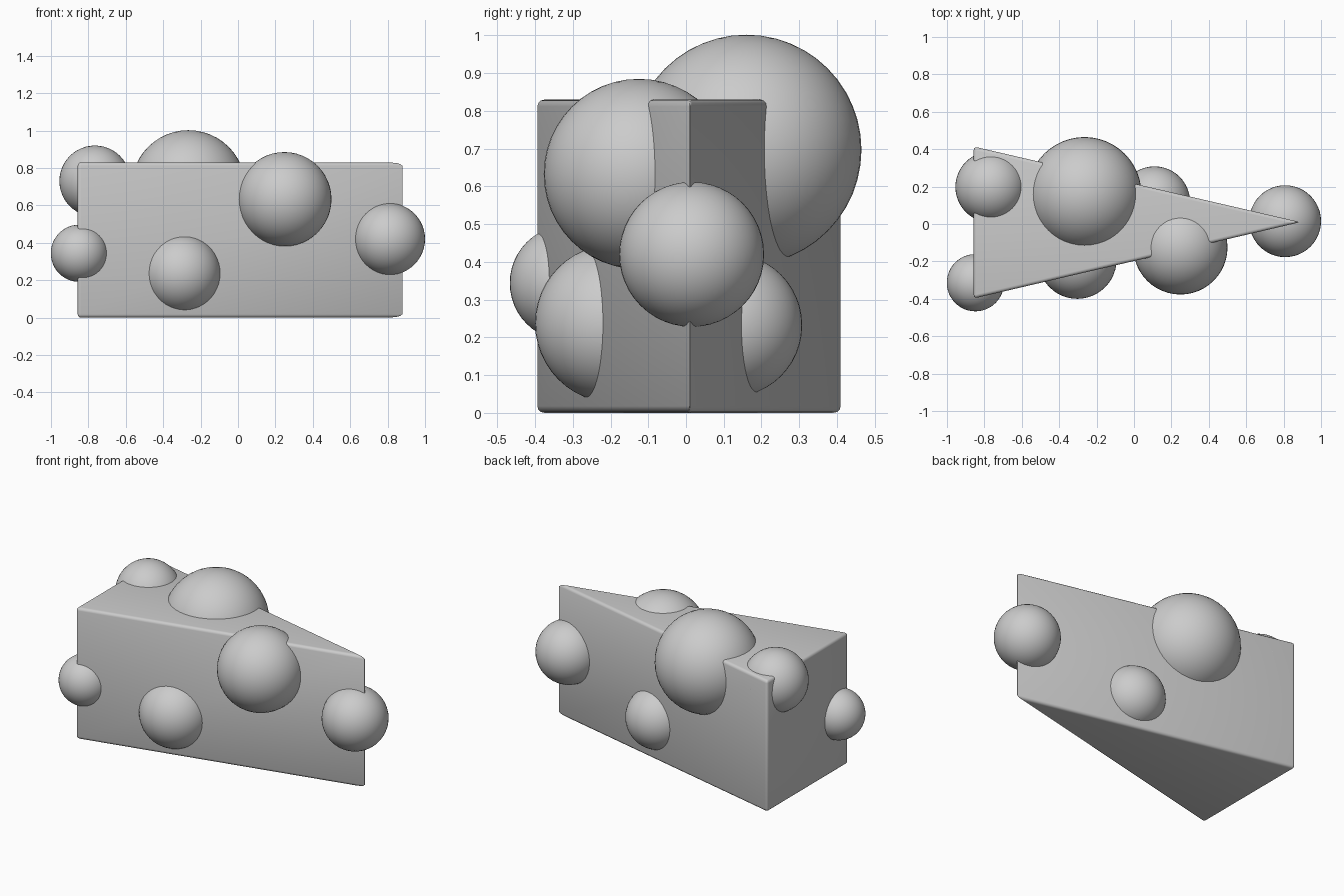
import bpy, bmesh, math

if "Cube" in bpy.data.objects:
    bpy.data.objects.remove(bpy.data.objects["Cube"])

def finish(name, bm):
    mesh = bpy.data.meshes.new(name)
    bm.to_mesh(mesh)
    bm.free()
    obj = bpy.data.objects.new(name, mesh)
    bpy.context.collection.objects.link(obj)
    bpy.ops.object.select_all(action='DESELECT')
    bpy.context.view_layer.objects.active = obj
    obj.select_set(True)
    return obj

# Triangular wedge: extruded profile with softly rounded edges
HEIGHT = 0.83
profile = [(-0.857, -0.398), (0.89, 0.01), (-0.857, 0.414)]
bm = bmesh.new()
base = bm.faces.new([bm.verts.new((x, y, 0)) for x, y in profile])
ext = bmesh.ops.extrude_face_region(bm, geom=[base])
top = [v for v in ext["geom"] if isinstance(v, bmesh.types.BMVert)]
bmesh.ops.translate(bm, verts=top, vec=(0, 0, HEIGHT))
bmesh.ops.recalc_face_normals(bm, faces=bm.faces)
bmesh.ops.bevel(bm, geom=bm.edges[:], offset=0.018, segments=3,
                profile=0.5, affect='EDGES')
wedge = finish("cheese_wedge", bm)
bpy.ops.object.shade_smooth_by_angle(angle=math.radians(40))

# Round balls half sunk into the wedge: x, y, z, radius
balls = {
    "ball_top_back": (-0.265, 0.16, 0.697, 0.305),
    "ball_front_upper": (0.248, -0.125, 0.633, 0.252),
    "ball_front_lower": (-0.303, -0.19, 0.237, 0.21),
    "ball_tip": (0.808, 0.015, 0.42, 0.192),
    "ball_left_front": (-0.848, -0.314, 0.344, 0.153),
    "ball_left_top": (-0.765, 0.198, 0.73, 0.19),
    "ball_back_lower": (0.11, 0.118, 0.232, 0.19),
}
for name, (x, y, z, r) in balls.items():
    bm = bmesh.new()
    bmesh.ops.create_uvsphere(bm, u_segments=48, v_segments=24, radius=r)
    finish(name, bm).location = (x, y, z)
    bpy.ops.object.shade_smooth()
